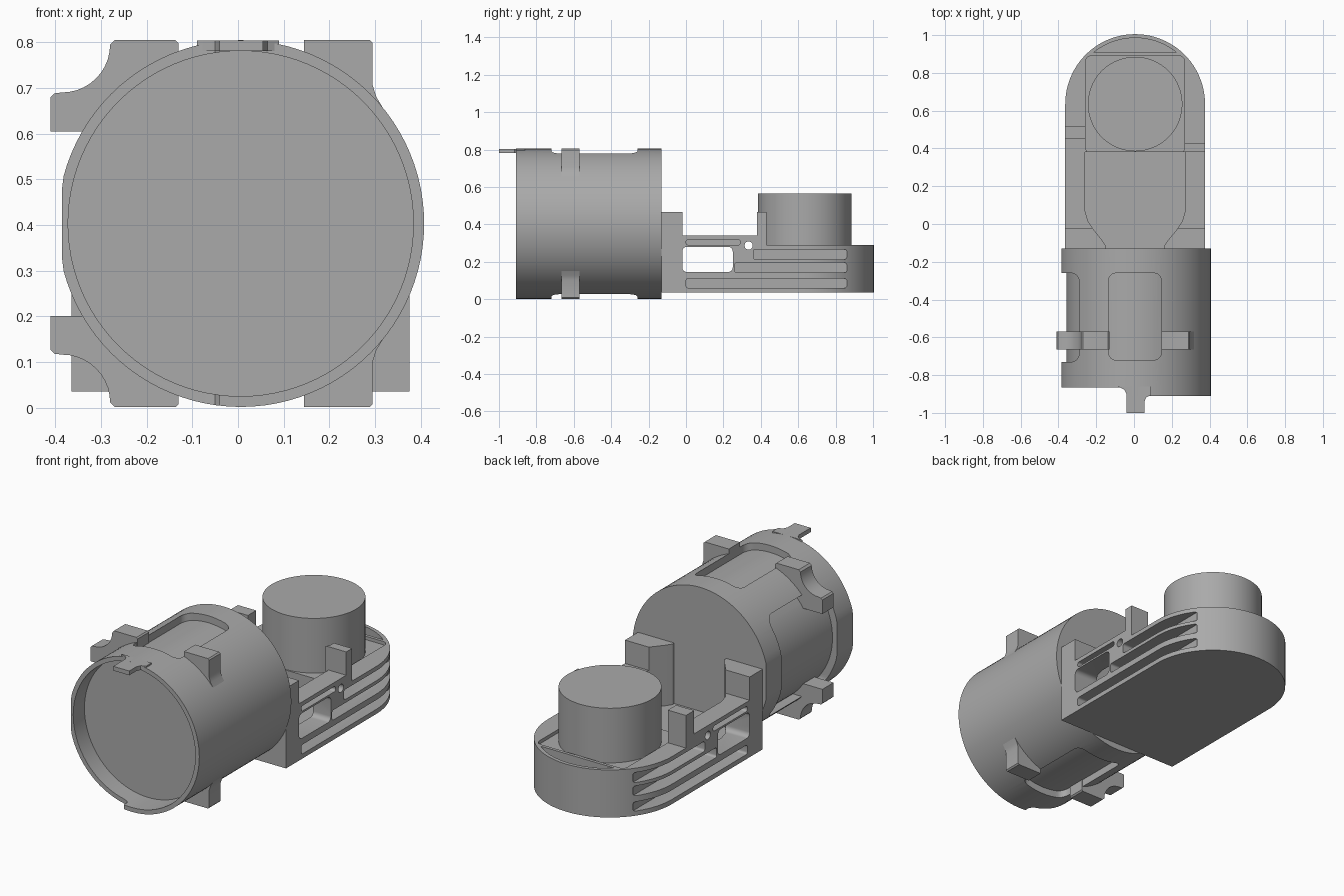
import bpy, bmesh, math
from mathutils import Vector

if "Cube" in bpy.data.objects:
    bpy.data.objects.remove(bpy.data.objects["Cube"], do_unlink=True)

grey = bpy.data.materials.new("plain grey")
grey.use_nodes = True
grey.diffuse_color = (0.40, 0.40, 0.40, 1)
grey.node_tree.nodes["Principled BSDF"].inputs["Base Color"].default_value = (0.40, 0.40, 0.40, 1)

CX, CZ = 0.006, 0.403      # barrel axis
ARM_Y = 0.635              # centre of the rounded arm end


def prism(name, pts, axis, a, b):
    """Extrude a 2D profile along an axis from a to b."""
    place = {"x": lambda p, t: Vector((t, p[0], p[1])),
             "y": lambda p, t: Vector((p[0], t, p[1])),
             "z": lambda p, t: Vector((p[0], p[1], t))}[axis]
    bm = bmesh.new()
    lo = [bm.verts.new(place(p, a)) for p in pts]
    hi = [bm.verts.new(place(p, b)) for p in pts]
    n = len(pts)
    bm.faces.new(lo)
    bm.faces.new(hi)
    for i in range(n):
        bm.faces.new((lo[i], lo[(i + 1) % n], hi[(i + 1) % n], hi[i]))
    bmesh.ops.recalc_face_normals(bm, faces=bm.faces)
    mesh = bpy.data.meshes.new(name)
    bm.to_mesh(mesh)
    bm.free()
    mesh.materials.append(grey)
    obj = bpy.data.objects.new(name, mesh)
    bpy.context.collection.objects.link(obj)
    return obj


def arc(cx, cy, r, a0, a1, n):
    return [(cx + r * math.cos(math.radians(a0 + (a1 - a0) * i / n)),
             cy + r * math.sin(math.radians(a0 + (a1 - a0) * i / n))) for i in range(n + 1)]


def circle(cx, cy, r, n=96):
    return arc(cx, cy, r, 0, 360, n)[:-1]


def rect(x0, x1, y0, y1, r=0.0):
    """Rectangle, optionally with rounded corners."""
    if r == 0:
        return [(x0, y0), (x1, y0), (x1, y1), (x0, y1)]
    return (arc(x1 - r, y1 - r, r, 0, 90, 6) + arc(x0 + r, y1 - r, r, 90, 180, 6)
            + arc(x0 + r, y0 + r, r, 180, 270, 6) + arc(x1 - r, y0 + r, r, 270, 360, 6))


def boolean(obj, tool, operation="DIFFERENCE"):
    """Apply one boolean and delete the tool."""
    mod = obj.modifiers.new("cut", "BOOLEAN")
    mod.operation, mod.solver, mod.object = operation, "EXACT", tool
    bpy.context.view_layer.objects.active = obj
    bpy.ops.object.modifier_apply(modifier=mod.name)
    bpy.data.objects.remove(tool, do_unlink=True)


# Barrel with one flattened side
barrel = prism("barrel", [(max(x, -0.385), z) for x, z in circle(CX, CZ, 0.4015)], "y", -0.91, -0.13)
boolean(barrel, prism("bore", circle(CX, CZ, 0.378), "y", -1.1, -0.77))
boolean(barrel, prism("rim_step", [(-0.6, -1.1), (-0.04, -1.1), (-0.04, -0.885),
                                   (-0.05, -0.87), (-0.07, -0.865), (-0.6, -0.865)], "z", -0.2, 1.0))

# Shallow rounded panels on the top, bottom and side of the barrel
panel = rect(-0.135, 0.145, -0.72, -0.26, 0.04)
for tool in (prism("top_panel", panel, "z", 0.55, 1.0),
             prism("bottom_panel", panel, "z", -0.2, 0.25),
             prism("side_panel", rect(-0.73, -0.26, 0.13, 0.675, 0.05), "x", -0.6, -0.2)):
    boolean(tool, prism("core", circle(CX, CZ, 0.364), "y", -1.2, 0.2))
    boolean(barrel, tool)

# Front tab on the upper rim, with flared root
prism("front_tab", [(-0.09, -0.86), (-0.07, -0.868), (-0.05, -0.878), (-0.04, -0.90), (-0.04, -1.0),
                    (0.055, -1.0), (0.055, -0.94), (0.065, -0.918), (0.09, -0.905), (0.09, -0.86)],
      "z", 0.781, 0.804)

# Four lugs around the barrel, mirrored top to bottom
hook = ([(-0.13, 0.72), (-0.13, 0.798), (-0.137, 0.805), (-0.27, 0.805), (-0.28, 0.795)]
        + arc(-0.385, 0.795, 0.105, 0, -90, 10)[1:]
        + [(-0.402, 0.688), (-0.41, 0.68), (-0.41, 0.605), (-0.28, 0.605)])
block = [(0.145, 0.72), (0.145, 0.805), (0.288, 0.805), (0.295, 0.798), (0.295, 0.705),
         (0.303, 0.68), (0.33, 0.635), (0.28, 0.58)]
for side, profile in (("hook_lug", hook), ("block_lug", block)):
    prism("upper_" + side, profile, "y", -0.665, -0.57)
    prism("lower_" + side, [(x, 2 * CZ - z) for x, z in profile], "y", -0.665, -0.57)

# Arm with a rounded end, raised side walls and posts
arm = prism("arm", [(-0.364, -0.13), (0.376, -0.13)] + arc(CX, ARM_Y, 0.37, 0, 180, 48)
            + [], "z", 0.035, 0.29)
side_profiles = {
    "right": (-0.364, CX, [(-0.13, 0.2), (0.52, 0.2), (0.52, 0.465), (0.45, 0.465), (0.45, 0.34),
                           (-0.02, 0.34), (-0.02, 0.465), (-0.13, 0.465)]),
    "left": (CX, 0.376, [(-0.13, 0.2), (0.43, 0.2), (0.43, 0.465), (0.38, 0.465), (0.38, 0.34),
                         (-0.02, 0.34), (-0.02, 0.465), (-0.13, 0.465)])}
for name, (x0, x1, profile) in side_profiles.items():
    boolean(arm, prism(name + "_wall", profile, "x", x0, x1), "UNION")

# Open pocket between the walls, narrowing to a neck beside the barrel
half = [(0.155, -0.2), (0.155, -0.115), (0.175, -0.085), (0.22, -0.03), (0.25, 0.015),
        (0.265, 0.07), (0.265, 0.38)]
pocket = [(CX + x, y) for x, y in half] + [(CX - x, y) for x, y in reversed(half)]
boolean(arm, prism("pocket", pocket, "z", 0.14, 1.0))

# Seat for the turret and crescent recess behind it
boolean(arm, prism("seat", rect(CX - 0.262, CX + 0.262, 0.375, 0.89, 0.03), "z", 0.272, 1.0))
crescent = [p for p in arc(CX, ARM_Y, 0.35, 0, 180, 60) if p[1] > 0.9]
boolean(arm, prism("crescent", crescent, "z", 0.24, 1.0))

# Windows, pin holes and long grooves through both walls
boolean(arm, prism("window", rect(-0.02, 0.25, 0.145, 0.28, 0.025), "x", -1, 1))
boolean(arm, prism("pin_hole", circle(0.335, 0.287, 0.022, 24), "x", -1, 1))
grooves = [(0.0, 0.86, 0.06, 0.11), (0.26, 0.86, 0.142, 0.195),
           (0.36, 0.86, 0.213, 0.267), (0.0, 0.29, 0.29, 0.318)]
for y0, y1, z0, z1 in grooves:
    for s in (-1, 1):
        boolean(arm, prism("groove", rect(y0, y1, z0, z1, 0.012), "x", CX + s * 0.29, CX + s * 0.6))

# Upright turret
prism("turret", circle(CX, ARM_Y, 0.25), "z", 0.26, 0.565)

# Smooth rounded surfaces, keep hard edges
bpy.ops.object.select_all(action="DESELECT")
for obj in bpy.context.scene.objects:
    if obj.type == "MESH":
        obj.select_set(True)
        bpy.context.view_layer.objects.active = obj
bpy.ops.object.shade_smooth_by_angle(angle=math.radians(25))
